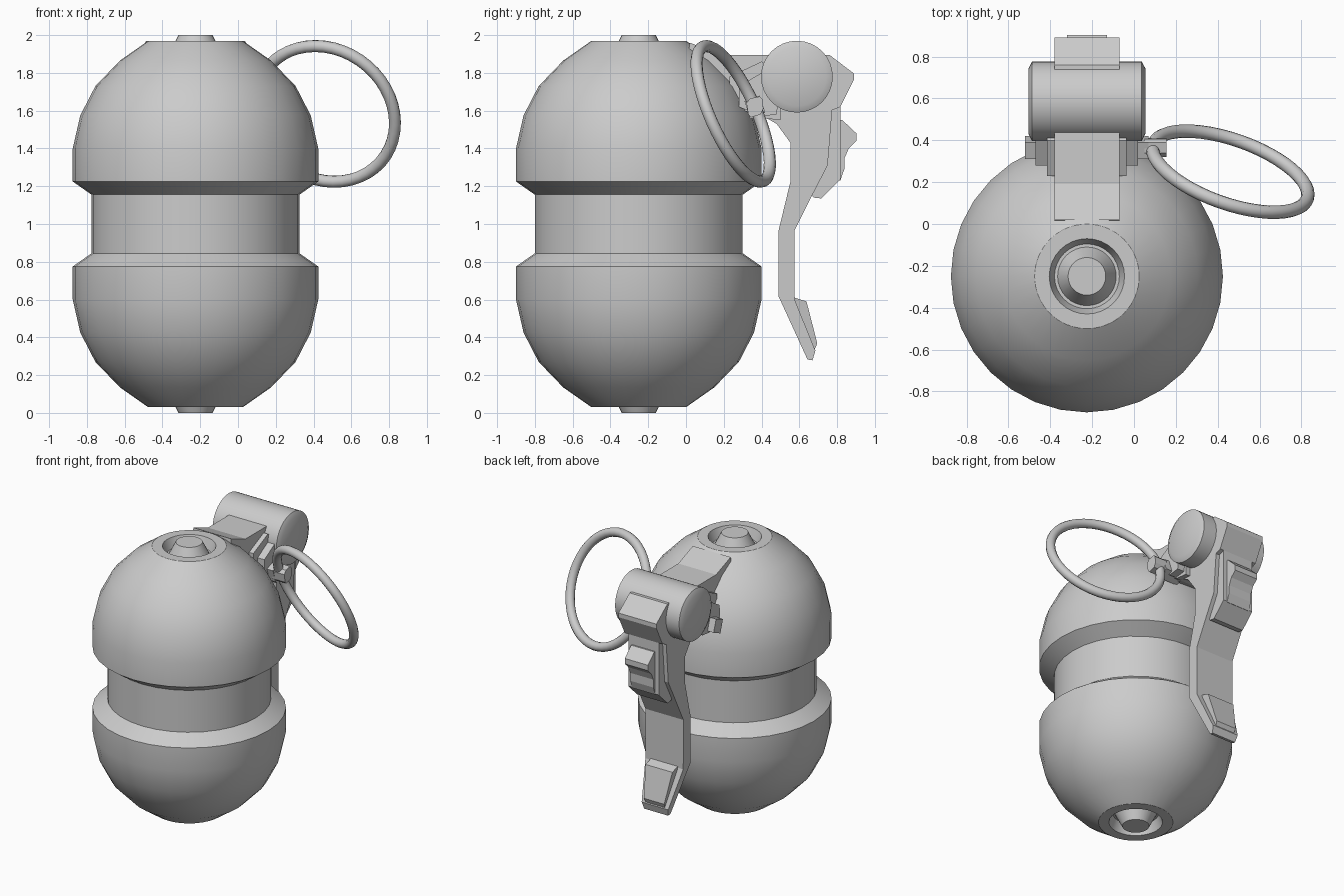
import bpy, bmesh, math
from mathutils import Vector

cube = bpy.data.objects.get("Cube")
if cube:
    bpy.data.objects.remove(cube, do_unlink=True)

grey = bpy.data.materials.new("plain_grey")
grey.use_nodes = True
COLOUR = (0.6, 0.6, 0.6, 1)
grey.diffuse_color = COLOUR
grey.node_tree.nodes["Principled BSDF"].inputs["Base Color"].default_value = COLOUR

CX, CY = -0.225, -0.25      # body axis; the lever shares CX


def finish(name, bm, smooth=None):
    bmesh.ops.recalc_face_normals(bm, faces=bm.faces)
    mesh = bpy.data.meshes.new(name)
    bm.to_mesh(mesh)
    bm.free()
    mesh.materials.append(grey)
    ob = bpy.data.objects.new(name, mesh)
    bpy.context.collection.objects.link(ob)
    if smooth:
        bpy.ops.object.select_all(action='DESELECT')
        ob.select_set(True)
        bpy.context.view_layer.objects.active = ob
        bpy.ops.object.shade_smooth_by_angle(angle=math.radians(smooth))
    return ob


def lathe(name, profile, place, segs=32, smooth=28):
    """Spin (radius, height) points; place maps local axes to the model."""
    bm = bmesh.new()
    verts = [bm.verts.new((r, 0, h)) for r, h in profile]
    edges = [bm.edges.new(pair) for pair in zip(verts, verts[1:])]
    bmesh.ops.spin(bm, geom=verts + edges, cent=(0, 0, 0), axis=(0, 0, 1),
                   angle=math.tau, steps=segs, use_merge=True)
    bmesh.ops.remove_doubles(bm, verts=bm.verts, dist=0.0005)
    for v in bm.verts:
        v.co = place(v.co)
    return finish(name, bm, smooth)


def slab(name, outline, x0, x1, taper=None):
    """Extrude a (y, z) outline from x0 to x1; taper(z) scales its width."""
    bm = bmesh.new()
    a, b = [[bm.verts.new((x, y, z)) for y, z in outline] for x in (x0, x1)]
    bm.faces.new(a)
    bm.faces.new(b)
    for i in range(len(a)):
        bm.faces.new((a[i - 1], a[i], b[i], b[i - 1]))
    if taper:
        for v in bm.verts:
            v.co.x = CX + (v.co.x - CX) * taper(v.co.z)
    return finish(name, bm)


# Round body with a waist and a recessed stud at each end
half = [(0, 1), (0.09, 1), (0.14, 0.9), (0.155, 0.9), (0.18, 0.97), (0.25, 0.97),
        (0.4, 0.865), (0.53, 0.73), (0.61, 0.575), (0.65, 0.4), (0.65, 0.225),
        (0.55, 0.155)]
lathe("body", half + [(r, -h) for r, h in reversed(half)],
      lambda p: Vector((p.x + CX, p.y + CY, p.z + 1)))

# Hinge barrel, lying along x
lathe("hinge_barrel", [(0, -0.28), (0.155, -0.28), (0.19, -0.262), (0.19, 0.262),
                       (0.155, 0.28), (0, 0.28)],
      lambda p: Vector((p.z + CX, p.x + 0.587, p.y + 1.78)))

W = 0.155                   # half width of the lever


def tip_taper(z):
    return 1 if z > 0.55 else 0.62 + 0.38 * (z - 0.27) / 0.28


# Arm joining the body to the hinge
slab("hinge_arm", [(0.02, 1.96), (0.19, 1.895), (0.5, 1.895), (0.55, 1.56),
                   (0.4, 1.56), (0.2, 1.62), (0, 1.8)], CX - W, CX + W)

# Lever hanging from the hinge, bent to a tapered tip
slab("lever", [(0.41, 1.57), (0.48, 1.53), (0.553, 1.43), (0.553, 1.225),
               (0.49, 0.965), (0.49, 0.617), (0.643, 0.283), (0.67, 0.278),
               (0.685, 0.33), (0.575, 0.6), (0.574, 0.966), (0.67, 1.156),
               (0.75, 1.31), (0.775, 1.62), (0.7, 1.72), (0.5, 1.7)],
     CX - W, CX + W, tip_taper)
slab("tip_pad", [(0.575, 0.61), (0.638, 0.59), (0.695, 0.368), (0.67, 0.31),
                 (0.56, 0.58)], CX - 0.11, CX + 0.11, tip_taper)
slab("hinge_cap", [(0.6, 1.895), (0.76, 1.895), (0.89, 1.796), (0.89, 1.765),
                   (0.817, 1.62), (0.72, 1.58), (0.6, 1.7)], CX - W, CX + W)

# Raised back plate and its catch
slab("back_plate", [(0.74, 1.64), (0.817, 1.62), (0.817, 1.235), (0.717, 1.135),
                    (0.675, 1.14), (0.66, 1.16), (0.72, 1.31)], CX - 0.125, CX + 0.125)
slab("catch", [(0.8, 1.55), (0.828, 1.55), (0.902, 1.48), (0.902, 1.44),
               (0.862, 1.4), (0.84, 1.35), (0.838, 1.29), (0.817, 1.23),
               (0.8, 1.235)], CX - 0.095, CX + 0.095)

# Stepped cheeks and pin ends on both sides of the arm
for side, word in ((-1, "right"), (1, "left")):
    inner = CX + side * (W - 0.02)
    slab(word + "_inner_cheek", [(0.23, 1.78), (0.4, 1.86), (0.5, 1.8), (0.5, 1.55),
                                 (0.41, 1.56), (0.23, 1.63)], inner, CX + side * 0.19)
    slab(word + "_outer_cheek", [(0.28, 1.73), (0.4, 1.8), (0.5, 1.75), (0.48, 1.58),
                                 (0.4, 1.57), (0.28, 1.62)], inner, CX + side * 0.245)
    slab(word + "_pin_end", [(0.31, 1.65), (0.39, 1.68), (0.42, 1.59), (0.34, 1.555)],
         inner, CX + side * 0.295)

# Eyelet on the pin, holding the pull ring
slab("eyelet", [(0.32, 1.64), (0.34, 1.665), (0.39, 1.675), (0.405, 1.66),
                (0.41, 1.61), (0.395, 1.58), (0.345, 1.565), (0.33, 1.58)], 0.05, 0.155)

# Pull ring, tilted about the eyelet
normal = Vector((0.308, 0.867, 0.39)).normalized()
bpy.ops.mesh.primitive_torus_add(major_segments=48, minor_segments=12,
                                 major_radius=0.39, minor_radius=0.032,
                                 location=(0.46, 0.25, 1.583),
                                 rotation=normal.to_track_quat('Z', 'Y').to_euler())
ring = bpy.context.object
ring.name = "pull_ring"
ring.data.materials.append(grey)
bpy.ops.object.shade_smooth_by_angle(angle=math.radians(60))
